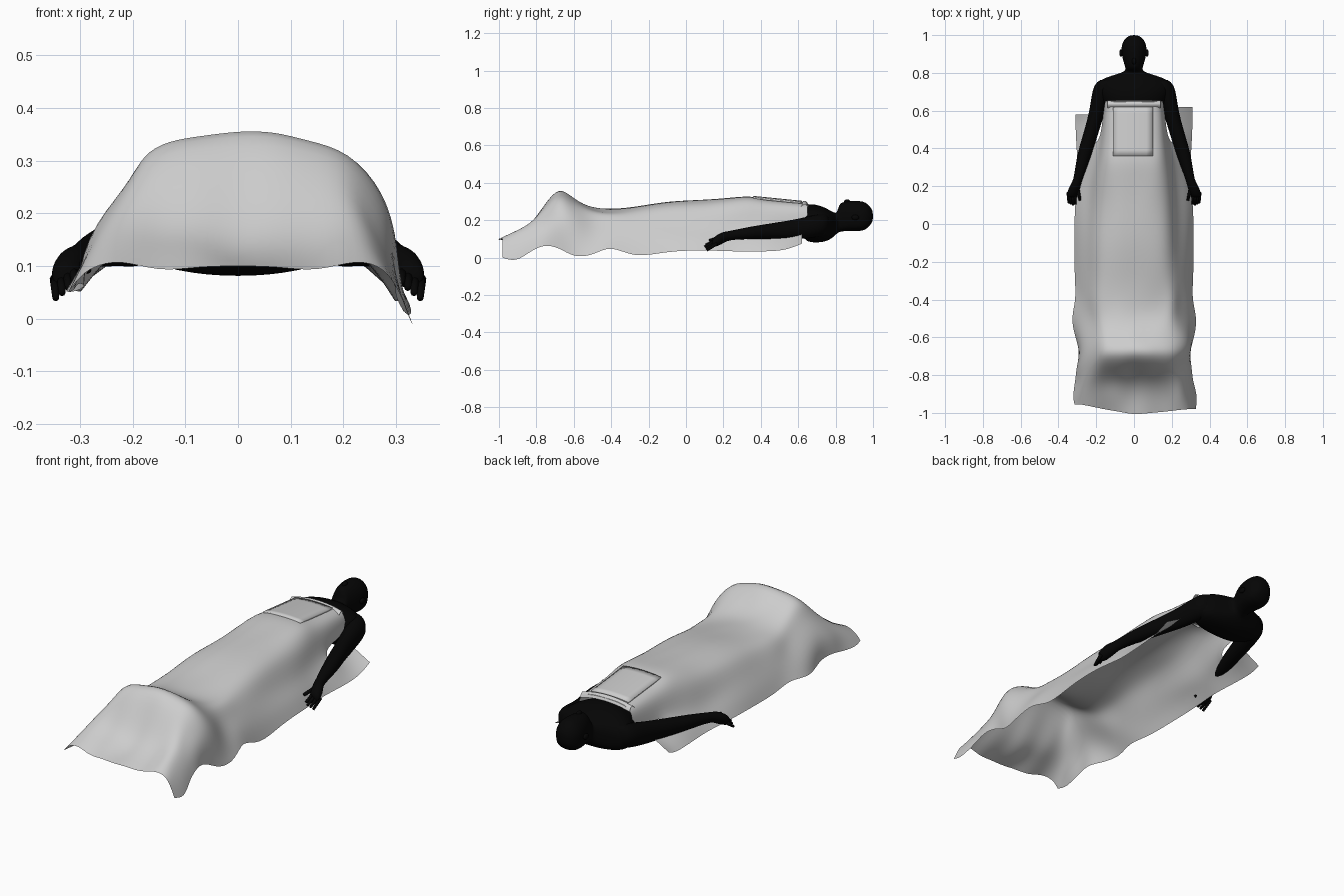
import bpy, bmesh, math, random
from mathutils import Vector

if "Cube" in bpy.data.objects:
    bpy.data.objects.remove(bpy.data.objects["Cube"])

random.seed(4)


def material(name, rgb):
    m = bpy.data.materials.new(name)
    m.diffuse_color = (*rgb, 1)
    m.use_nodes = True
    m.node_tree.nodes["Principled BSDF"].inputs["Base Color"].default_value = m.diffuse_color
    return m


GREY = material("pale grey cloth", (0.61, 0.61, 0.61))
BLACK = material("matte black", (0.0015, 0.0015, 0.0015))


def finish(bm, name, mat, subdiv=0, recalc=True):
    if recalc:
        bmesh.ops.recalc_face_normals(bm, faces=bm.faces)
    me = bpy.data.meshes.new(name)
    bm.to_mesh(me)
    bm.free()
    ob = bpy.data.objects.new(name, me)
    bpy.context.collection.objects.link(ob)
    me.materials.append(mat)
    for p in me.polygons:
        p.use_smooth = True
    if subdiv:
        mod = ob.modifiers.new("smooth", "SUBSURF")
        mod.levels = mod.render_levels = subdiv
        mod.boundary_smooth = 'PRESERVE_CORNERS'
    return ob


def loft(rings, name, sides=14, cap_start=False, power=1.0):
    """Skin oval rings (x, y, z, radius x, radius z) standing across y."""
    bm = bmesh.new()
    loops = []
    for x, y, z, rx, rz in rings:
        loop = []
        for i in range(sides):
            a = 2 * math.pi * i / sides
            c, s = math.cos(a), math.sin(a)
            s = math.copysign(abs(s) ** (power if s < 0 else 1), s)
            loop.append(bm.verts.new((x + rx * c, y, z + rz * s)))
        loops.append(loop)
    for a, b in zip(loops, loops[1:]):
        for i in range(sides):
            j = (i + 1) % sides
            bm.faces.new((a[i], a[j], b[j], b[i]))
    if cap_start:
        bm.faces.new(loops[0])
    bm.faces.new(loops[-1])
    return finish(bm, name, BLACK, 1)


def ball(name, centre, size):
    bm = bmesh.new()
    bmesh.ops.create_uvsphere(bm, u_segments=12, v_segments=8, radius=1)
    for v in bm.verts:
        v.co = Vector(centre) + Vector(c * s for c, s in zip(v.co, size))
    return finish(bm, name, BLACK)


def finger(name, a, b, r):
    bm = bmesh.new()
    a, b = Vector(a), Vector(b)
    d = b - a
    bmesh.ops.create_cone(bm, cap_ends=True, segments=8, radius1=r, radius2=r * 0.65, depth=d.length)
    rot = d.to_track_quat('Z', 'Y')
    for v in bm.verts:
        v.co = rot @ v.co + (a + b) / 2
    return finish(bm, name, BLACK)


# --- draped sheet: y, top height, flat half width, flank x, flank z, hem x, hem z
STATIONS = [
    (-1.01, .100, .15, .28, .097, .315, .05),
    (-.91, .135, .15, .27, .125, .325, .025),
    (-.83, .178, .14, .26, .16, .31, .035),
    (-.76, .285, .14, .225, .21, .305, .07),
    (-.68, .382, .13, .205, .262, .285, .055),
    (-.60, .312, .13, .21, .23, .31, .00),
    (-.50, .262, .14, .23, .185, .335, .01),
    (-.40, .254, .15, .24, .17, .305, .07),
    (-.28, .264, .15, .24, .175, .315, -.005),
    (-.10, .297, .14, .235, .18, .315, .035),
    (.10, .306, .14, .23, .16, .315, .04),
    (.24, .324, .14, .215, .155, .295, .033),
    (.34, .331, .138, .20, .155, .30, .033),
    (.42, .313, .132, .185, .165, .305, .033),
    (.53, .304, .13, .168, .175, .31, .037),
    (.65, .295, .125, .155, .18, .31, .075),
]


def half_section(row, side):
    y, top, pw, mx, mz, ex, ez = row
    bulge = (.015 if side > 0 else .026) * math.exp(-((y + .7) / .1) ** 2)
    # puffed fold beside the raised feet, on one flank only
    if side > 0:
        k = math.exp(-((y + .63) / .09) ** 2)
        mx, mz, ex = mx + .09 * k, mz - .005 * k, ex + .01 * k
        if y < -.88:
            ez -= .05
            ex += .012
    else:
        # the other hem hangs a little higher
        ez = .05 + .5 * max(0, ez - .03)
    shift, wing = 0.0, .6
    if y < -.95:
        shift = .055 if side < 0 else .03
    elif y > .5:
        wing = .42
        if y > .6:
            shift = -.07 if side < 0 else -.03
    pts = [(pw * .5, y + .3 * shift * (y < 0), top - .001),
           (pw, y + .5 * shift * (y < 0), top - .012),
           ((pw + mx) / 2 + .01, y + .8 * shift * (y < 0), (top + mz) / 2 + .015),
           (mx, y + shift * (y < 0), mz),
           (mx + wing * (ex - mx) + bulge, y + shift, mz + .52 * (ez - mz) + bulge),
           (ex, y + shift, ez)]
    return [Vector((side * x, yy, z)) for x, yy, z in pts]


bm = bmesh.new()
grid = []
for row in STATIONS:
    left = half_section(row, -1)[::-1]
    right = half_section(row, 1)
    dip = .025 if -.95 < row[0] < -.7 else 0
    line = left + [Vector((0, row[0], row[1] - dip))] + right
    if -.95 < row[0] < .3:
        for p in line[1:-1]:
            p.z += random.uniform(-.008, .008)
            p.x += random.uniform(-.008, .008)
    grid.append([bm.verts.new(p) for p in line])
for r, (a, b) in enumerate(zip(grid, grid[1:])):
    for i in range(len(a) - 1):
        # slits under the armpits where the arms come out
        if STATIONS[r][0] >= .4 and i in (1, 10):
            continue
        bm.faces.new((a[i], a[i + 1], b[i + 1], b[i]))
finish(bm, "draped_sheet", GREY, 2, recalc=False)


# --- chest panel with a stitched groove, and the rolled top hem
def panel_z(x, y):
    return .3305 - .1 * (y - .36) - .7 * x * x


bm = bmesh.new()
bmesh.ops.create_grid(bm, x_segments=6, y_segments=8, size=1)
for v in bm.verts:
    x, y = v.co.x * .105 - .005, .49 + v.co.y * .13
    v.co = (x, y, panel_z(x, y))
inner = list(bm.faces)
bmesh.ops.inset_region(bm, faces=inner, thickness=.010)
bmesh.ops.inset_region(bm, faces=inner, thickness=.003, depth=-.003)
bmesh.ops.inset_region(bm, faces=inner, thickness=.003, depth=.002)
panel = finish(bm, "chest_panel", GREY, recalc=False)
mod = panel.modifiers.new("thickness", "SOLIDIFY")
mod.thickness, mod.offset = .009, -1

bm = bmesh.new()
rows = []
for i in range(9):
    x = -.14 + .035 * i
    z = .295 - 1.0 * x * x
    rows.append([bm.verts.new((x, y, z + dz)) for y, dz in
                 ((.615, -.004), (.63, .012), (.645, .008), (.655, -.012))])
for a, b in zip(rows, rows[1:]):
    for i in range(3):
        bm.faces.new((a[i], b[i], b[i + 1], a[i + 1]))
finish(bm, "top_hem", GREY, 1, recalc=False)

# --- open-ended torso, neck and head: y, half width, back z, front z
BODY = [(.595, .135, .17, .265), (.632, .16, .09, .28), (.67, .18, .08, .288),
        (.71, .20, .080, .282), (.75, .198, .086, .265), (.775, .155, .10, .25),
        (.795, .085, .115, .24), (.808, .05, .13, .238), (.818, .045, .135, .285),
        (.835, .048, .14, .297), (.87, .060, .143, .303), (.91, .067, .140, .304),
        (.945, .067, .143, .302), (.97, .057, .155, .29), (.99, .038, .18, .265),
        (1.0, .018, .20, .245)]
loft([(0, y, (b + t) / 2, w, (t - b) / 2) for y, w, b, t in BODY], "torso_and_head", 20,
     power=.5)
ball("nose", (0, .862, .298), (.011, .018, .013))

# --- arms, hands and ears, mirrored
ARM = [(.13, .77, .18, .05, .05), (.158, .735, .175, .058, .063), (.178, .67, .165, .050, .062),
       (.194, .60, .152, .043, .057), (.222, .50, .145, .041, .047),
       (.247, .42, .138, .041, .041), (.27, .34, .132, .037, .034),
       (.29, .26, .122, .027, .027), (.302, .22, .115, .025, .026),
       (.316, .19, .103, .033, .034), (.326, .155, .085, .030, .030),
       (.329, .14, .077, .024, .024)]
for s, side in ((-1, "left"), (1, "right")):
    loft([(s * x, y, z, rx, rz) for x, y, z, rx, rz in ARM], side + "_arm", 12, True)
    for i in range(4):
        x = .312 + .012 * i
        finger(f"{side}_finger_{i + 1}", (s * x, .165, .094 - .006 * i),
               (s * (x - .002), .100 + .006 * abs(i - 1), .068 - .010 * i), .0095)
    finger(side + "_thumb", (s * .30, .19, .105), (s * .285, .125, .092), .011)
    ball(side + "_ear", (s * .069, .905, .215), (.009, .02, .014))
